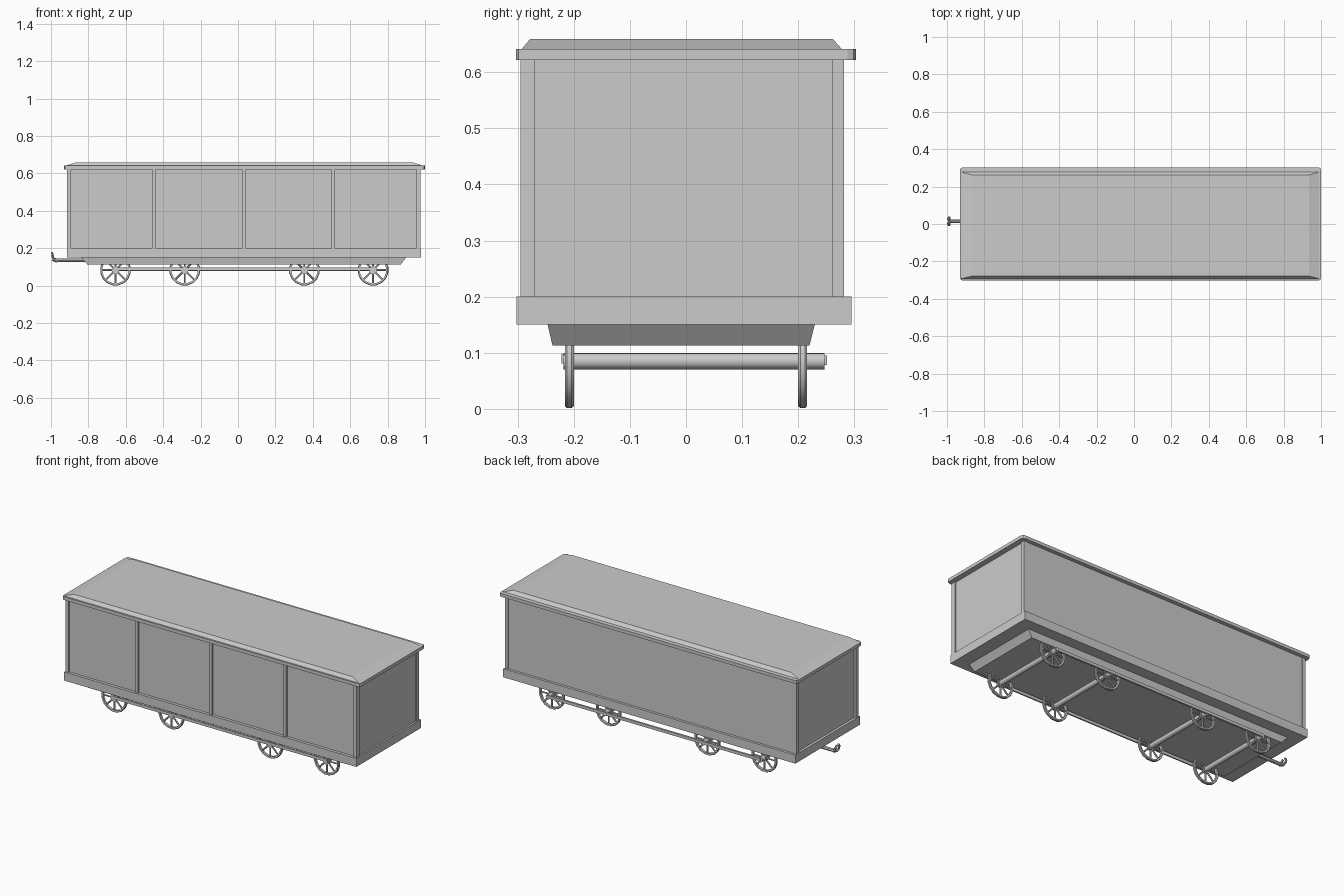
import bpy, bmesh, math
from mathutils import Vector, Matrix

if "Cube" in bpy.data.objects:
    bpy.data.objects.remove(bpy.data.objects["Cube"])


def finish(name, bm):
    bmesh.ops.recalc_face_normals(bm, faces=bm.faces[:])
    me = bpy.data.meshes.new(name)
    bm.to_mesh(me)
    bm.free()
    ob = bpy.data.objects.new(name, me)
    bpy.context.collection.objects.link(ob)
    return ob


def frustum(name, bottom, top, z0, z1):
    """Block between two rectangles (x0, x1, y0, y1) at heights z0 and z1."""
    bm = bmesh.new()
    rings = []
    for (x0, x1, y0, y1), z in ((bottom, z0), (top, z1)):
        rings.append([bm.verts.new((x, y, z)) for x, y in
                      ((x0, y0), (x1, y0), (x1, y1), (x0, y1))])
    a, b = rings
    bm.faces.new(a)
    bm.faces.new(b)
    for i in range(4):
        j = (i + 1) % 4
        bm.faces.new((a[i], a[j], b[j], b[i]))
    return finish(name, bm)


def box(name, x0, x1, y0, y1, z0, z1):
    r = (x0, x1, y0, y1)
    return frustum(name, r, r, z0, z1)


def rod(bm, p, q, r, n=12):
    p, q = Vector(p), Vector(q)
    m = Matrix.Translation((p + q) / 2) @ (q - p).to_track_quat('Z', 'Y').to_matrix().to_4x4()
    bmesh.ops.create_cone(bm, cap_ends=True, segments=n, radius1=r, radius2=r,
                          depth=(q - p).length, matrix=m)


def smooth(ob):
    bpy.ops.object.select_all(action='DESELECT')
    ob.select_set(True)
    bpy.context.view_layer.objects.active = ob
    bpy.ops.object.shade_smooth_by_angle(angle=math.radians(35))


# Car body, sill and tapered underframe
box("body", -0.90, 0.968, -0.285, 0.28, 0.19, 0.63)
box("sill", -0.915, 0.978, -0.302, 0.295, 0.15, 0.20)
frustum("underframe", (-0.805, 0.87, -0.238, 0.22), (-0.84, 0.90, -0.247, 0.23), 0.113, 0.152)

# Corner posts and front panel dividers
for x in (-0.913, 0.955):
    box("front_corner_post", x, x + 0.02, -0.295, -0.27, 0.20, 0.622)
    box("back_corner_post", x, x + 0.02, 0.26, 0.282, 0.20, 0.622)
for x in (-0.45, 0.03, 0.51):
    box("front_divider", x - 0.009, x + 0.009, -0.295, -0.28, 0.20, 0.622)

# Roof slab with rounded corners, and raised roof with sloping edges
slab = box("roof_slab", -0.93, 1.0, -0.303, 0.303, 0.622, 0.641)
bm = bmesh.new()
bm.from_mesh(slab.data)
upright = [e for e in bm.edges if abs(e.verts[0].co.z - e.verts[1].co.z) > 0.01]
bmesh.ops.bevel(bm, geom=upright, offset=0.015, segments=2, affect='EDGES', profile=0.5)
bm.to_mesh(slab.data)
bm.free()
frustum("raised_roof", (-0.925, 0.99, -0.293, 0.278), (-0.865, 0.935, -0.278, 0.262), 0.641, 0.659)

# Spoked wheels and axles
WZ, R = 0.083, 0.083
WHEEL_X = (-0.655, -0.285, 0.355, 0.722)


def wheel(x, y):
    bm = bmesh.new()
    prof = ((R - .012, -.007), (R - .003, -.008), (R, -.004),
            (R, .004), (R - .003, .008), (R - .012, .007))
    n = 16
    rings = []
    for i in range(n):
        a = 2 * math.pi * (i + 0.5) / n
        rings.append([bm.verts.new((x + r * math.cos(a), y + d, WZ + r * math.sin(a))) for r, d in prof])
    for i in range(n):
        a, b = rings[i], rings[(i + 1) % n]
        for k in range(6):
            j = (k + 1) % 6
            bm.faces.new((a[k], a[j], b[j], b[k]))
    for i in range(8):
        a = math.pi * i / 4
        c, s = math.cos(a), math.sin(a)
        rod(bm, (x, y, WZ), (x + c * (R - .008), y, WZ + s * (R - .008)), 0.005, 6)
    rod(bm, (x, y - .008, WZ), (x, y + .008, WZ), 0.02, 12)
    smooth(finish("wheel", bm))


for x in WHEEL_X:
    for y in (-0.208, 0.208):
        wheel(x, y)
    bm = bmesh.new()
    rod(bm, (x, -0.218, WZ + .002), (x, 0.247, WZ + .002), 0.0145, 16)
    smooth(finish("axle", bm))

# Coupling rods along both sides
box("front_coupling_rod", WHEEL_X[0], WHEEL_X[3] + 0.01, -0.222, -0.214, 0.081, 0.098)
box("back_coupling_rod", WHEEL_X[0], WHEEL_X[3] + 0.01, 0.240, 0.251, 0.078, 0.095)

# Coupler bar with an upturned forked hook
bm = bmesh.new()
Y = 0.015
rod(bm, (-0.80, Y, 0.135), (-0.975, Y, 0.135), 0.010, 8)
rod(bm, (-0.965, Y, 0.132), (-0.99, Y, 0.142), 0.010, 8)
pts = [(-0.984, Y, 0.132)]
for s in (-1, 1):
    arc = [(-0.985, Y, 0.135), (-0.987, Y + s * .020, 0.143),
           (-0.991, Y + s * .020, 0.160), (-0.994, Y + s * .008, 0.176)]
    for a, b in zip(arc, arc[1:]):
        rod(bm, a, b, 0.006, 8)
smooth(finish("coupler_hook", bm))
